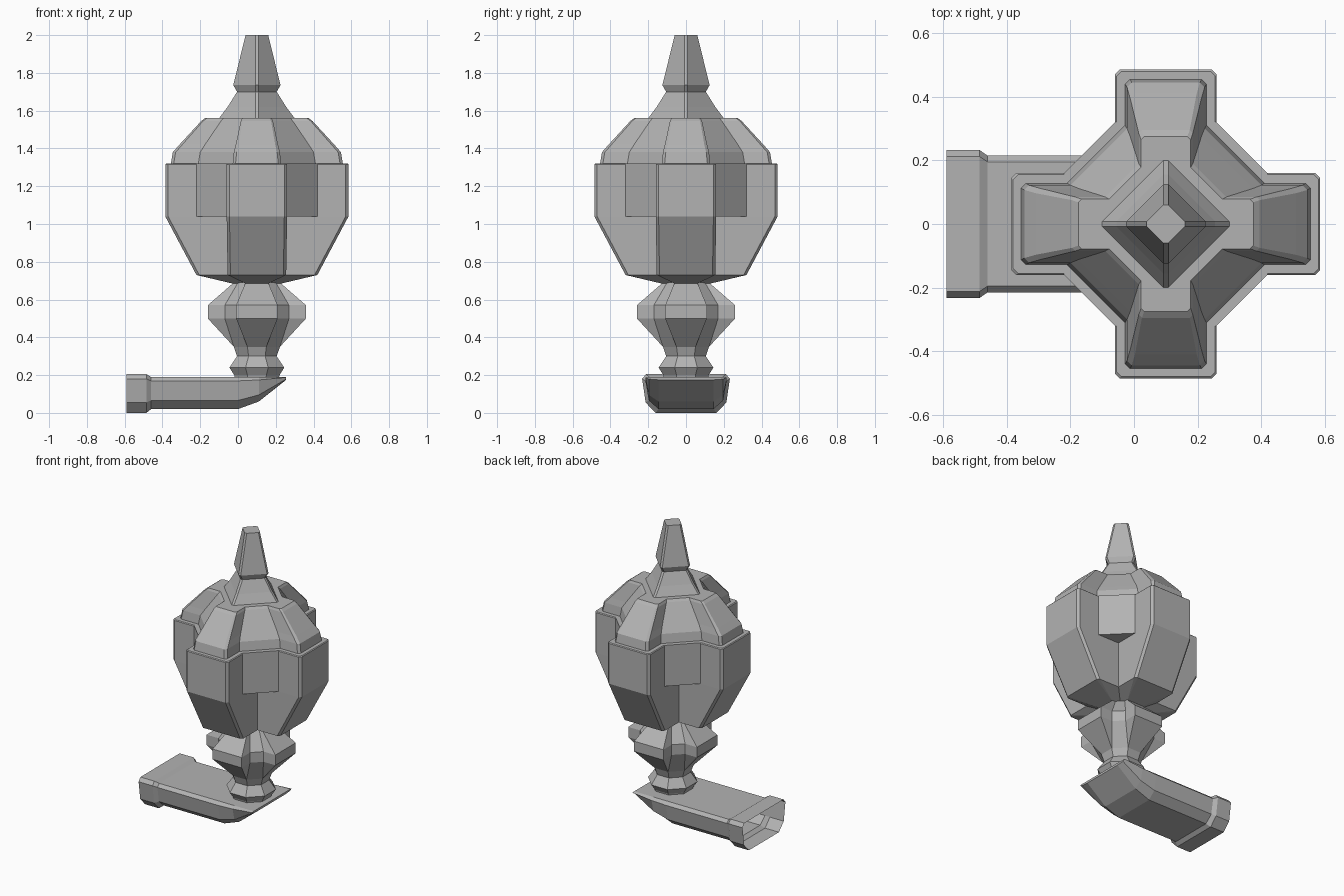
import bpy, bmesh

cube = bpy.data.objects.get("Cube")
if cube:
    bpy.data.objects.remove(cube, do_unlink=True)

grey = bpy.data.materials.new("plain grey")
grey.use_nodes = True
grey.diffuse_color = (0.45, 0.45, 0.45, 1)
grey.node_tree.nodes["Principled BSDF"].inputs["Base Color"].default_value = (0.45, 0.45, 0.45, 1)

AXIS = 0.1  # x of the vertical axis of the lamp


def loft(name, rings, cap_start=True, cap_end=True):
    """Skin equal-sized closed rings of points into one flat shaded object."""
    bm = bmesh.new()
    rows = [[bm.verts.new(p) for p in ring] for ring in rings]
    for a, b in zip(rows, rows[1:]):
        for i in range(len(a)):
            j = (i + 1) % len(a)
            bm.faces.new((a[i], a[j], b[j], b[i]))
    if cap_start:
        bm.faces.new(rows[0][::-1])
    if cap_end:
        bm.faces.new(rows[-1])
    bmesh.ops.remove_doubles(bm, verts=bm.verts, dist=0.0005)
    bmesh.ops.recalc_face_normals(bm, faces=bm.faces)
    mesh = bpy.data.meshes.new(name)
    bm.to_mesh(mesh)
    bm.free()
    mesh.materials.append(grey)
    obj = bpy.data.objects.new(name, mesh)
    bpy.context.collection.objects.link(obj)
    return obj


def cross_ring(z, reach, half, inner, cut=0.0):
    """Four-armed outline: arm reach, arm half width, inner corner, end chamfer."""
    quarter = [(reach, half - cut), (reach - cut, half), (inner, half),
               (half, inner), (half, reach - cut), (half - cut, reach)]
    ring = []
    for _ in range(4):
        ring += [(AXIS + x, y, z) for x, y in quarter]
        quarter = [(-y, x) for x, y in quarter]
    return ring


def diamond_ring(z, r, cut=0.008):
    pts = [(r, -cut), (r, cut), (cut, r), (-cut, r),
           (-r, cut), (-r, -cut), (-cut, -r), (cut, -r)]
    return [(AXIS + x, y, z) for x, y in pts]


def pipe_ring(x, w, top, bottom):
    side = [(w - 0.02, 1.0), (w, 0.88), (w - 0.018, 0.27), (w - 0.07, 0.0)]
    pts = side + [(-y, f) for y, f in reversed(side)]
    return [(x, y, bottom + f * (top - bottom)) for y, f in pts]


# Horizontal pipe, open at the flanged end, closing upward at the elbow
loft("inlet_pipe", [pipe_ring(*s) for s in (
    (-0.59, 0.232, 0.205, 0.0), (-0.485, 0.232, 0.205, 0.0),
    (-0.46, 0.215, 0.19, 0.02), (0.0, 0.215, 0.19, 0.02),
    (0.11, 0.215, 0.19, 0.06), (0.255, 0.215, 0.19, 0.175))], cap_start=False)

# Turned pedestal and bulge
loft("pedestal", [cross_ring(*s) for s in (
    (0.18, 0.115, 0.048, 0.115), (0.2, 0.12, 0.05, 0.12),
    (0.24, 0.145, 0.06, 0.145), (0.3, 0.105, 0.044, 0.105),
    (0.35, 0.122, 0.05, 0.122), (0.5, 0.26, 0.11, 0.17),
    (0.57, 0.26, 0.11, 0.17), (0.69, 0.122, 0.06, 0.1))])

# Cross-shaped body with tapering arms
loft("body", [cross_ring(*s) for s in (
    (0.685, 0.13, 0.06, 0.06), (0.73, 0.32, 0.155, 0.155, 0.015),
    (1.04, 0.485, 0.16, 0.16, 0.015), (1.315, 0.485, 0.16, 0.16, 0.015),
    (1.32, 0.48, 0.155, 0.155, 0.015))])

# Blocks filling the corners between the arms
loft("corner_blocks", [cross_ring(z, 0.32, 0.16, 0.32) for z in (1.04, 1.32)])

# Domed cap
loft("cap", [cross_ring(*s) for s in (
    (1.32, 0.455, 0.128, 0.31, 0.015), (1.38, 0.445, 0.122, 0.3, 0.015),
    (1.42, 0.41, 0.112, 0.275, 0.015), (1.545, 0.295, 0.085, 0.19, 0.01),
    (1.56, 0.275, 0.078, 0.178, 0.01))])

# Four-sided spire
loft("spire", [diamond_ring(*s) for s in (
    (1.56, 0.2), (1.62, 0.155), (1.7, 0.105), (1.735, 0.125), (2.0, 0.06))])
